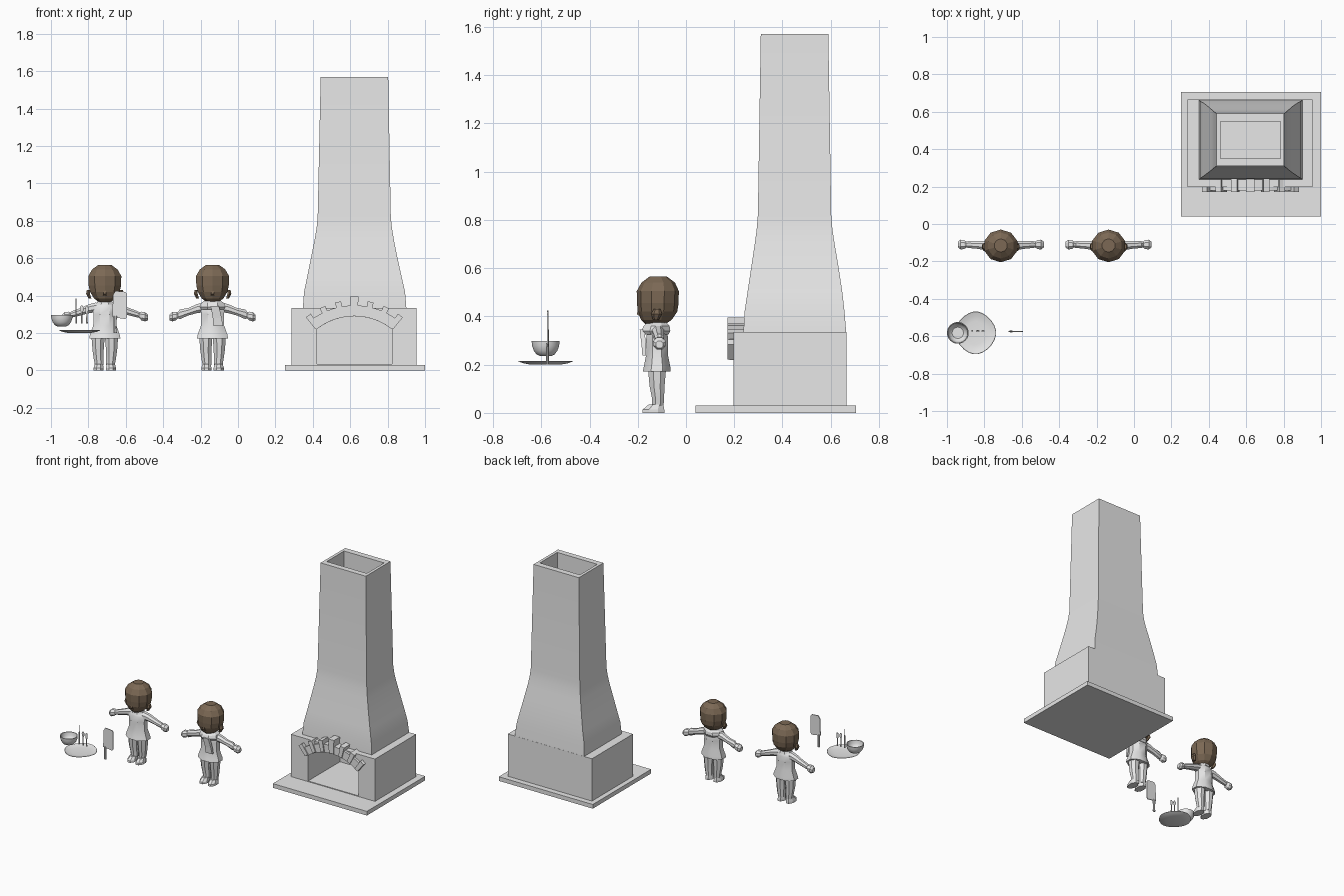
import bpy, bmesh, math
from mathutils import Vector

cube = bpy.data.objects.get("Cube")
if cube:
    bpy.data.objects.remove(cube, do_unlink=True)


def material(name, rgb):
    m = bpy.data.materials.new(name)
    m.use_nodes = True
    m.diffuse_color = (*rgb, 1)
    m.node_tree.nodes["Principled BSDF"].inputs["Base Color"].default_value = (*rgb, 1)
    return m


GREY = material("plain grey", (0.8, 0.8, 0.8))
BROWN = material("dark brown", (0.2, 0.14, 0.09))


def finish(name, bm, mat, smooth=None):
    bmesh.ops.recalc_face_normals(bm, faces=bm.faces)
    me = bpy.data.meshes.new(name)
    bm.to_mesh(me)
    bm.free()
    me.materials.append(mat)
    ob = bpy.data.objects.new(name, me)
    bpy.context.collection.objects.link(ob)
    if smooth:
        bpy.ops.object.select_all(action="DESELECT")
        ob.select_set(True)
        bpy.context.view_layer.objects.active = ob
        bpy.ops.object.shade_smooth_by_angle(angle=math.radians(smooth))
    return ob


def loft(name, rings, n=8, mat=GREY, axis="z", smooth=None, power=1.0):
    """Skin rings of (centre, radius a, radius b); n = 4 gives box sections."""
    bm = bmesh.new()
    loops = []
    grow = 1 / math.cos(math.pi / n)
    for centre, a, b in rings:
        loop = []
        for i in range(n):
            t = 2 * math.pi * (i + 0.5) / n
            c, s = math.cos(t), math.sin(t)
            u = a * grow * math.copysign(abs(c) ** power, c)
            v = b * grow * math.copysign(abs(s) ** power, s)
            offset = (u, v, 0) if axis == "z" else (0, u, v)
            loop.append(bm.verts.new(Vector(centre) + Vector(offset)))
        loops.append(loop)
    for lo, hi in zip(loops, loops[1:]):
        for i in range(n):
            j = (i + 1) % n
            bm.faces.new((lo[i], lo[j], hi[j], hi[i]))
    bm.faces.new(loops[0])
    bm.faces.new(loops[-1])
    return finish(name, bm, mat, smooth)


def box(name, x0, x1, y0, y1, z0, z1):
    c = ((x0 + x1) / 2, (y0 + y1) / 2)
    h = ((x1 - x0) / 2, (y1 - y0) / 2)
    return loft(name, [((*c, z0), *h), ((*c, z1), *h)], n=4)


def prism(name, outline, y0, y1):
    """Extrude an x-z outline along y."""
    bm = bmesh.new()
    face = bm.faces.new([bm.verts.new((x, y0, z)) for x, z in outline])
    new = bmesh.ops.extrude_face_region(bm, geom=[face])["geom"]
    moved = [v for v in new if isinstance(v, bmesh.types.BMVert)]
    bmesh.ops.translate(bm, verts=moved, vec=(0, y1 - y0, 0))
    return finish(name, bm, GREY)


def cut(ob, cutters):
    """Bake boolean differences into the object."""
    for c in cutters:
        mod = ob.modifiers.new("cut", "BOOLEAN")
        mod.object, mod.operation, mod.solver = c, "DIFFERENCE", "EXACT"
    graph = bpy.context.evaluated_depsgraph_get()
    baked = bpy.data.meshes.new_from_object(ob.evaluated_get(graph))
    ob.modifiers.clear()
    ob.data = baked


# Fireplace: hearth slab, firebox and flared chimney
AX, AZ = 0.622, -0.034           # arch centre
box("hearth_slab", 0.25, 1.0, 0.04, 0.705, 0, 0.03)
firebox = box("firebox", 0.285, 0.955, 0.197, 0.665, 0.03, 0.335)
hood_rows = [(0.335, 0.347, 0.9, 0.238, 0.664), (0.42, 0.353, 0.893, 0.243, 0.657),
             (0.5, 0.37, 0.875, 0.255, 0.648), (0.6, 0.39, 0.853, 0.27, 0.633),
             (0.7, 0.41, 0.833, 0.285, 0.616), (0.76, 0.42, 0.823, 0.293, 0.607),
             (0.82, 0.426, 0.817, 0.298, 0.602), (1.57, 0.442, 0.803, 0.31, 0.59)]
hood = loft("chimney", [(((a + b) / 2, (c + d) / 2, z), (b - a) / 2, (d - c) / 2)
                        for z, a, b, c, d in hood_rows], n=4)


def arc(radius, a0, a1, steps):
    angles = [math.radians(a0 + (a1 - a0) * i / steps) for i in range(steps + 1)]
    return [(AX + radius * math.sin(t), AZ + radius * math.cos(t)) for t in angles]


mouth = arc(0.324, -38.2, 38.2, 12)
mouth = [(mouth[0][0], 0.035)] + mouth + [(mouth[-1][0], 0.035)]
mouth_cutter = prism("mouth_cutter", mouth, 0.1, 0.56)
flue_cutter = box("flue_cutter", 0.463, 0.782, 0.35, 0.548, 0.06, 1.8)
cut(firebox, [mouth_cutter, flue_cutter])
cut(hood, [flue_cutter])
for helper in (mouth_cutter, flue_cutter):
    bpy.data.objects.remove(helper, do_unlink=True)
bpy.ops.object.select_all(action="DESELECT")
hood.select_set(True)
bpy.context.view_layer.objects.active = hood
bpy.ops.object.shade_smooth_by_angle(angle=math.radians(25))

# Arch of voussoirs with taller narrow bricks between them
prism("arch_band", arc(0.324, -38.5, 38.5, 18) + arc(0.382, 38.5, -38.5, 18), 0.18, 0.24)
for k in range(-3, 4):
    mid = k * 12.3
    top = 0.43 if k == 0 else 0.41
    half = 3.0 if k == 0 else 2.3
    prism("arch_brick", arc(0.33, mid - half, mid + half, 1)
          + arc(top, mid + half, mid - half, 1), 0.172, 0.24)


# Two standing figures with outstretched arms
def figure(name, x, scarf):
    def part(label, rows, **kw):
        return loft(name + "_" + label, [((x + dx, y, z), a, b) for dx, y, z, a, b in rows], **kw)

    part("head", [(0, -.128, .365, .03, .035), (0, -.123, .385, .058, .06),
                  (0, -.118, .42, .079, .078), (0, -.117, .455, .087, .082),
                  (0, -.117, .505, .088, .083), (0, -.115, .54, .068, .066),
                  (0, -.115, .565, .034, .034)], mat=BROWN, n=10)
    part("nose", [(0, -.18, .398, .012, .01), (0, -.197, .41, .008, .007),
                  (0, -.19, .43, .005, .008)], mat=BROWN, n=4)
    part("neck", [(0, -.118, .34, .028, .028), (0, -.12, .38, .028, .028)], mat=BROWN)
    part("tunic", [(0, -.122, .172, .083, .057), (0, -.12, .19, .08, .055),
                   (0, -.12, .24, .062, .045), (0, -.12, .3, .061, .046),
                   (0, -.119, .335, .066, .042), (0, -.118, .355, .055, .036),
                   (0, -.118, .366, .036, .03)], smooth=35)
    for side, s in (("left", 1), ("right", -1)):
        part(side + "_ear", [(s * .08, -.125, .385, .008, .01), (s * .09, -.122, .41, .01, .02),
                             (s * .088, -.12, .43, .008, .012)], mat=BROWN, n=6)
        part(side + "_leg", [(s * .03, -.117, .028, .023, .024), (s * .033, -.116, .06, .026, .025),
                             (s * .036, -.12, .11, .03, .031), (s * .036, -.12, .19, .036, .038)],
             smooth=35)
        part(side + "_foot", [(s * .033, -.135, 0, .027, .046), (s * .033, -.135, .014, .027, .045),
                              (s * .032, -.124, .035, .022, .03)])
        cuff = .026 if scarf else .017
        part(side + "_arm", [(s * .045, -.118, .338, .026, .026), (s * .085, -.115, .33, .024, .024),
                             (s * .13, -.112, .314, .02, .02), (s * .175, -.11, .3, .018, cuff),
                             (s * .188, -.11, .295, .014, .014)], axis="x", smooth=35)
        part(side + "_hand", [(s * .18, -.11, .296, .012, .011), (s * .195, -.11, .291, .024, .023),
                              (s * .215, -.11, .287, .026, .025), (s * .23, -.11, .283, .015, .015)],
             axis="x")
    if scarf:
        part("scarf", [(0, -.125, .325, .06, .052), (0, -.125, .34, .068, .06),
                       (0, -.122, .36, .062, .054), (0, -.12, .374, .042, .04)])
        part("scarf_tail", [(.03, -.173, .237, .026, .008), (.025, -.175, .28, .024, .009),
                            (.012, -.182, .345, .022, .01)], n=4)
    else:
        part("collar", [(0, -.12, .352, .048, .042), (0, -.12, .372, .038, .036)])


figure("vest_figure", -0.712, False)
figure("scarf_figure", -0.136, True)

# Floating kitchenware: dish, bowl, three utensils and a cleaver
DX, DY = -0.847, -0.582
loft("dish", [((DX, DY, z), a, a * 1.04) for z, a in
              ((.2, .06), (.206, .09), (.214, .11), (.216, .108), (.209, .086), (.206, .06))],
     n=24, power=1.15, smooth=30)
loft("bowl", [((-.942, -.582, z), a, a) for z, a in
              ((.235, .022), (.243, .038), (.258, .049), (.278, .056), (.297, .058),
               (.297, .053), (.275, .05), (.258, .042), (.248, .03))], n=20, smooth=35)


def utensil(name, x, rows):
    loft(name, [((x, -.572, z), a, b) for z, a, b in rows], n=8, smooth=35)


utensil("skewer", -.866, [(.25, .004, .004), (.3, .004, .004), (.385, .002, .002)])
utensil("spoon", -.835, [(.25, .004, .004), (.31, .003, .003), (.32, .009, .004),
                         (.335, .01, .004), (.347, .004, .003)])
utensil("spatula", -.808, [(.25, .005, .004), (.3, .003, .003), (.31, .007, .003),
                           (.335, .008, .003), (.342, .005, .003)])
blade = [(-.672, .285), (-.602, .275), (-.594, .285), (-.594, .41), (-.602, .42), (-.655, .425),
         (-.668, .405)]
prism("cleaver_blade", blade, -.577, -.571)
loft("cleaver_handle", [((-.657, -.574, z), a, .007) for z, a in
                        ((.2, .009), (.225, .008), (.29, .009))], n=8)
